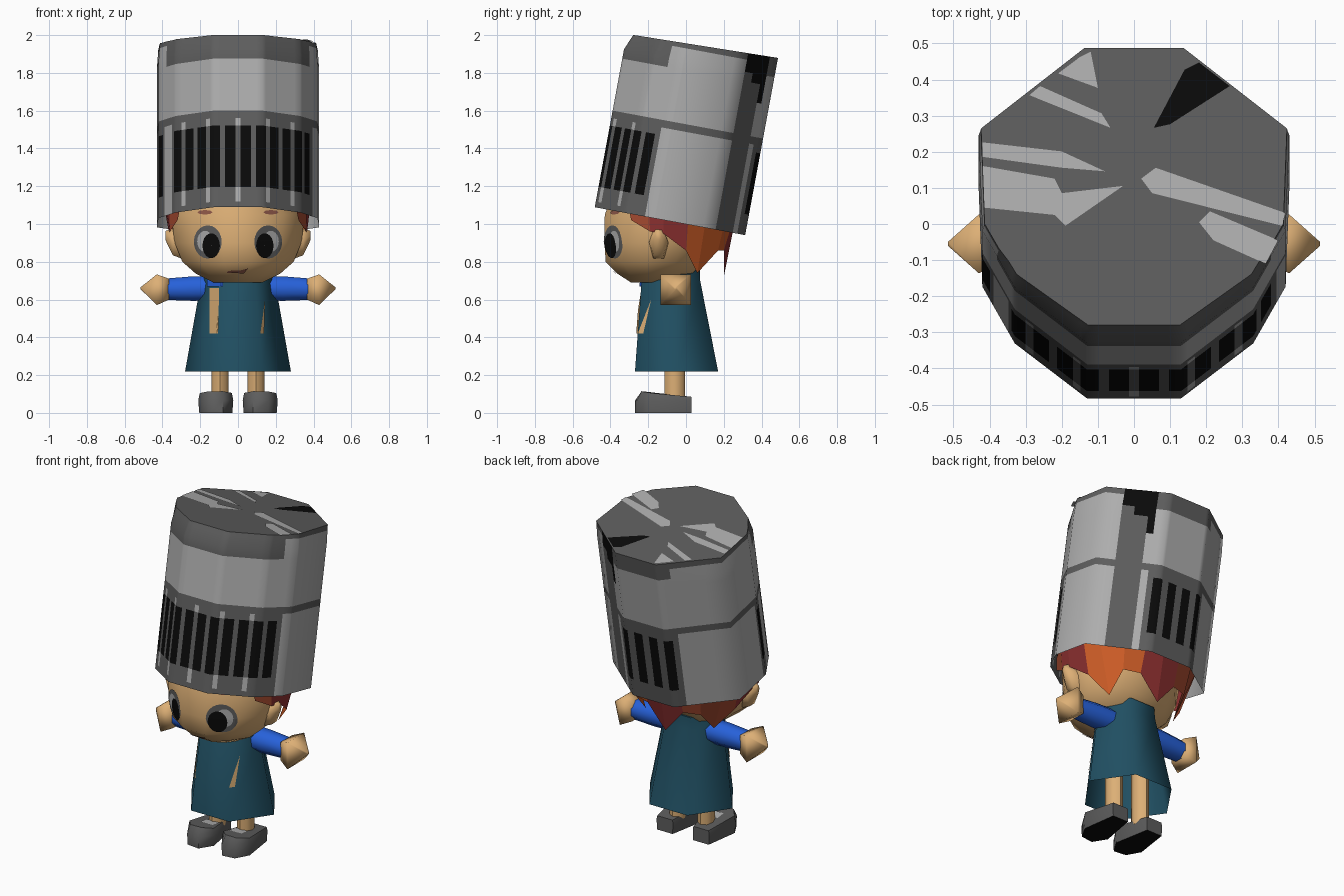
import bpy, math
from mathutils import Vector, Matrix
from mathutils.bvhtree import BVHTree

if "Cube" in bpy.data.objects:
    bpy.data.objects.remove(bpy.data.objects["Cube"])


def material(name, rgb):
    m = bpy.data.materials.new(name)
    m.diffuse_color = (*rgb, 1)
    m.use_nodes = True
    m.node_tree.nodes["Principled BSDF"].inputs["Base Color"].default_value = m.diffuse_color
    return m


LIGHT = material("light steel", (0.42, 0.42, 0.42))
DARK = material("dark steel", (0.11, 0.11, 0.11))
BLACK = material("black", (0.003, 0.003, 0.003))
SKIN = material("skin", (0.72, 0.43, 0.18))
ORANGE = material("orange hair", (0.62, 0.11, 0.02))
RED = material("dark red hair", (0.27, 0.03, 0.03))
AUBURN = material("auburn hair", (0.38, 0.07, 0.03))
TEAL = material("teal cloth", (0.015, 0.08, 0.125))
BLUE = material("blue cloth", (0.02, 0.12, 0.70))
LIP = material("lip brown", (0.25, 0.09, 0.06))


def make(name, verts, faces, mats, index=None, smooth=None):
    me = bpy.data.meshes.new(name)
    me.from_pydata([tuple(v) for v in verts], [], faces)
    for m in mats:
        me.materials.append(m)
    if index:
        me.polygons.foreach_set("material_index", index)
    ob = bpy.data.objects.new(name, me)
    bpy.context.collection.objects.link(ob)
    if smooth:
        bpy.ops.object.select_all(action="DESELECT")
        ob.select_set(True)
        bpy.context.view_layer.objects.active = ob
        bpy.ops.object.shade_smooth_by_angle(angle=math.radians(smooth))
    return ob


def loft(name, rings, mats, smooth=None, index=None, bottom=True):
    """Skin a list of equal rings, counter-clockwise seen from the end."""
    n = len(rings[0])
    verts = [v for r in rings for v in r]
    faces = [(k * n + i, k * n + (i + 1) % n, (k + 1) * n + (i + 1) % n, (k + 1) * n + i)
             for k in range(len(rings) - 1) for i in range(n)]
    if bottom:
        faces.append(tuple(reversed(range(n))))
    faces.append(tuple(range(len(verts) - n, len(verts))))
    return make(name, verts, faces, mats, index, smooth)


def mirrored(half):
    """Front-to-back right half outline -> full closed outline."""
    return half + [(-x, y) for x, y in reversed(half) if abs(x) > 1e-6]


def decal(name, outline, target, mat, off=0.005, steps=8, split=1):
    """Thin patch of an x-z outline laid onto the front of a target."""
    me = target.data
    tree = BVHTree.FromPolygons([v.co for v in me.vertices], [tuple(p.vertices) for p in me.polygons])
    outline = [tuple(a[k] + (b[k] - a[k]) * j / split for k in (0, 1))
               for a, b in zip(outline, outline[1:] + outline[:1]) for j in range(split)]
    cx = sum(p[0] for p in outline) / len(outline)
    cz = sum(p[1] for p in outline) / len(outline)
    n, verts = len(outline), []
    for k in range(steps + 1):
        t = max(k / steps, 0.01)
        for x, z in outline:
            px, pz = cx + (x - cx) * t, cz + (z - cz) * t
            hit = tree.ray_cast(Vector((px, -2, pz)), Vector((0, 1, 0)))[0]
            verts.append((px, (hit.y if hit else -0.25) - off, pz))
    faces = [(k * n + i, k * n + (i + 1) % n, (k + 1) * n + (i + 1) % n, (k + 1) * n + i)
             for k in range(steps) for i in range(n)]
    return make(name, verts, faces, [mat])


def oval(cx, cz, rx, rz, n=20):
    return [(cx + rx * math.cos(2 * math.pi * i / n), cz + rz * math.sin(2 * math.pi * i / n))
            for i in range(n)]


# Helmet: tilted ten-sided tube, columns cut at the slot edges
TILT = Matrix.Translation((0, -0.085, 1.015)) @ Matrix.Rotation(math.radians(-10.5), 4, "X")
TOP = 0.934
half = [(0, -0.405), (0.13, -0.405), (0.33, -0.25), (0.42, -0.09), (0.43, 0.18), (0.14, 0.405), (0, 0.405)]
arc = [0]
for a, b in zip(half, half[1:]):
    arc.append(arc[-1] + math.dist(a, b))
END = arc[-1]


def top_height(y):
    return TOP + 0.02 * (y + 0.37) / 0.775


def at_arc(s):
    for i in range(len(half) - 1):
        if s <= arc[i + 1] + 1e-6:
            t = (s - arc[i]) / (arc[i + 1] - arc[i])
            return tuple(half[i][k] + (half[i + 1][k] - half[i][k]) * t for k in (0, 1))
    return half[-1]


PITCH, SLOT = 0.083, 0.028
front_slots = [PITCH * (i + 0.5) for i in range(6)]
back_slots = [END - 0.05, END - 0.15]
LEFT_SLOT = 0.55
marks = arc + [0.014, 0.42, 0.505, 0.515, 0.59, END - 0.21, END - 0.25, END - 0.33, END - 0.40]
for c in front_slots + back_slots + [LEFT_SLOT]:
    marks += [c - SLOT, c + SLOT]
cuts = sorted({round(s, 4) for s in marks if s < END - 0.001}) + [END]
cols = cuts + [-s for s in reversed(cuts[1:-1])]
rows = [0, 0.03, 0.11, 0.44, 0.48, 0.52, 0.70, 0.80, 0.85, 0.915, TOP]


def steel(s, h):
    """0 light, 1 dark, 2 black, from signed distance round the tube and height."""
    a, b = abs(s), END - abs(s)
    slots = back_slots + (front_slots if s > 0 else front_slots[:5] + [LEFT_SLOT])
    if 0.11 < h < 0.44 and any(abs(a - c) < SLOT for c in slots):
        return 2
    if s > 0 and h > 0.70 and 0.21 < b < (0.33 if h < 0.85 else 0.40):
        return 2 if h > 0.80 or b < 0.25 else 1
    if s > 0 and 0.25 < b < 0.40:
        return 1
    if h > 0.80:
        return 1 if a < 0.484 or h > 0.915 or (b < 0.21 and h > 0.85) else 0
    panel = a < 0.515 if s > 0 else (a < 0.42 or 0.505 < a < 0.59)
    if h < 0.48 and (panel or b < 0.21):
        streak = any(abs(a - PITCH * k) < 0.0145 for k in (0, 2, 4))
        return 0 if streak and (0.03 < h < 0.11 or h > 0.44) else 1
    return 1 if 0.48 < h < 0.52 else 0


n, verts, index = len(cols), [], []
for h in rows:
    bevel = max(0, (h - 0.85) / (TOP - 0.85))
    for s in cols:
        x, y = at_arc(abs(s))
        inset = 1 - bevel * (0.085 if y < -0.2 else 0.03 if y < 0 else 0)
        z = top_height(y * inset) if h == TOP else h
        verts.append(TILT @ Vector((math.copysign(x, s) * (1 - 0.015 * bevel), y * inset, z)))
for k in range(len(rows) - 1):
    for i, s in enumerate(cols):
        nxt = cols[(i + 1) % n]
        if nxt < 0 and s > 0:
            s = -END
        index.append(steel((s + nxt) / 2, (rows[k] + rows[k + 1]) / 2))
# The tube is open below and closed on top
faces = [(k * n + i, k * n + (i + 1) % n, (k + 1) * n + (i + 1) % n, (k + 1) * n + i)
         for k in range(len(rows) - 1) for i in range(n)]
faces.append(tuple(range(len(verts) - n, len(verts))))
make("helmet", verts, faces, [LIGHT, DARK, BLACK], index + [1], 55)

# Scuffs on the helmet top, as thin plates
scuffs = [
    ("scuff_right", LIGHT, [(0.02, 0.13), (0.05, 0.09), (0.41, -0.0), (0.42, 0.035), (0.06, 0.16)]),
    ("scuff_right_front", LIGHT, [(0.18, 0.01), (0.22, -0.04), (0.365, -0.105), (0.40, -0.04), (0.21, 0.04)]),
    ("scuff_left", LIGHT, [(-0.08, 0.15), (-0.2, 0.16), (-0.42, 0.19), (-0.42, 0.23), (-0.2, 0.205)]),
    ("scuff_left_front", LIGHT, [(-0.03, 0.11), (-0.19, -0.0), (-0.22, 0.03), (-0.415, 0.05), (-0.42, 0.165),
                                 (-0.22, 0.13), (-0.2, 0.09)]),
    ("scuff_back", LIGHT, [(-0.065, 0.27), (-0.09, 0.31), (-0.26, 0.385), (-0.29, 0.36)]),
    ("scuff_back_edge", LIGHT, [(-0.1, 0.38), (-0.12, 0.48), (-0.15, 0.465), (-0.21, 0.42)]),
    ("dark_gash", BLACK, [(0.055, 0.27), (0.1, 0.28), (0.265, 0.385), (0.18, 0.45), (0.14, 0.43)]),
]
for name, mat, pts in scuffs:
    pts = [(x, (y - 0.092) / 0.983) for x, y in pts]
    pts = [TILT @ Vector((x, y, top_height(y) + 0.003)) for x, y in pts]
    if sum(a.x * b.y - b.x * a.y for a, b in zip(pts, pts[1:] + pts[:1])) < 0:
        pts.reverse()
    make(name, pts, [tuple(range(len(pts)))], [mat])

# Head
plan = mirrored([(0.25, -1.0), (0.69, -0.69), (1.0, -0.22), (0.95, 0.35), (0.5, 0.9)])
levels = [(0.69, 0.13, -0.29, -0.08), (0.735, 0.22, -0.36, 0.05), (0.80, 0.295, -0.425, 0.12),
          (0.90, 0.335, -0.432, 0.18), (1.05, 0.355, -0.43, 0.2), (1.25, 0.3, -0.35, 0.2)]
head = loft("head", [[(x * w, (f + b) / 2 + y * (b - f) / 2, z) for x, y in plan]
                     for z, w, f, b in levels], [SKIN], 60)

# Eyes, brows, mouth
for side, tag in ((1, "right"), (-1, "left")):
    decal("eye_rim_" + tag, oval(side * 0.16, 0.905, 0.074, 0.088), head, DARK)
    decal("eye_white_" + tag, oval(side * 0.174, 0.908, 0.042, 0.056), head, LIGHT, 0.007)
    decal("pupil_" + tag, oval(side * 0.142, 0.885, 0.046, 0.066), head, BLACK, 0.009)
    decal("brow_" + tag, oval(side * 0.175, 1.062, 0.04, 0.012, 8), head, LIP)
decal("mouth", [(-0.06, 0.742), (0.03, 0.738), (0.055, 0.765), (0.03, 0.755), (-0.05, 0.752)], head, LIP, 0.008)

# Hair: pointed flaps hanging below the helmet
hair_top = [(0.30, -0.31), (0.365, -0.20), (0.385, -0.12), (0.395, 0.02), (0.37, 0.12), (0.25, 0.23), (0.12, 0.28), (0, 0.28)]
hair_low = [(0.32, -0.29, 1.02), (0.36, -0.19, 0.96), (0.365, -0.12, 0.95), (0.33, 0.0, 0.86),
            (0.23, 0.06, 0.74), (0.22, 0.17, 0.86), (0.12, 0.2, 0.86), (0, 0.2, 0.72)]
for side, tag, tones in ((1, "right", [2, 1, 1, 0, 0, 0, 1]), (-1, "left", [2, 1, 1, 2, 2, 2, 1])):
    m = len(hair_top)
    verts = [(side * x, y, 1.12) for x, y in hair_top] + [(side * x, y, z) for x, y, z in hair_low]
    faces = [(i, m + i, m + i + 1, i + 1)[::side] for i in range(m - 1)]
    make("hair_" + tag, verts, faces, [ORANGE, RED, AUBURN], tones)

# Dress: six-sided flared skirt, open below
skirt = mirrored([(0.46, -1), (1.0, 0.0), (0.46, 1)])
dress = loft("dress", [[(x * w, c + y * d, z) for x, y in skirt] for z, w, c, d in
                       ((0.22, 0.28, -0.05, 0.22), (0.70, 0.195, -0.08, 0.155), (0.77, 0.18, -0.06, 0.135))],
             [TEAL], 70, None, False)
decal("dress_slit_left", [(-0.15, 0.42), (-0.105, 0.42), (-0.1, 0.66), (-0.15, 0.66)], dress, SKIN, 0.008, 8, 8)
decal("dress_slit_right", [(0.118, 0.42), (0.138, 0.42), (0.143, 0.6)], dress, SKIN, 0.008, 8, 8)
decal("collar_patch", [(-0.165, 0.67), (-0.08, 0.67), (-0.08, 0.735), (-0.165, 0.73)], dress, BLUE, 0.009, 8, 8)


def tube_x(name, side, stations, sides, mat, smooth):
    """Limb along x from stations (x, z, radius)."""
    ang = [2 * math.pi * (i + 0.5) / sides for i in range(sides)]
    rings = [[(side * x, -0.055 + side * r * math.cos(a), z + r * math.sin(a)) for a in ang]
             for x, z, r in stations]
    return loft(name, rings, [mat], smooth)


# Arms, hands, legs and boots
boot = [(0.03, -0.19), (0.08, -0.27), (0.16, -0.26), (0.205, -0.18), (0.175, 0.03), (0.07, 0.03)]
for side, tag in ((1, "right"), (-1, "left")):
    tube_x("sleeve_" + tag, side, [(0.12, 0.66, 0.07), (0.24, 0.658, 0.07), (0.37, 0.655, 0.062)], 8, BLUE, 50)
    tube_x("hand_" + tag, side, [(0.365, 0.655, 0.078), (0.43, 0.652, 0.115), (0.515, 0.66, 0.008)], 4, SKIN, 75)
    leg = [[(side * 0.095 + 0.046 * math.cos(a), -0.06 + 0.055 * math.sin(a), z)
            for a in [math.pi * i / 4 for i in range(8)]] for z in (0.07, 0.6)]
    loft("leg_" + tag, leg, [SKIN], 50)
    outline = boot[::side]
    low = [(side * x, y, 0) for x, y in outline]
    mid = [(side * (0.115 + (x - 0.115) * 1.06), y, 0.065) for x, y in outline]
    top = [(side * (0.115 + (x - 0.115) * 0.97), max(y, -0.235), 0.085 - 0.11 * min(y, 0)) for x, y in outline]
    loft("boot_" + tag, [low, mid, top], [DARK, BLACK], 60, [0] * 12 + [1, 0])
    # Pale tongue on the boot, in front of the ankle
    tongue = [(0.055, -0.165), (0.14, -0.165), (0.14, -0.105), (0.055, -0.105)][::side]
    make("boot_tongue_" + tag, [(side * x, y, 0.091 - 0.11 * y) for x, y in tongue], [(0, 1, 2, 3)], [LIGHT])
    # Ear
    ear = [[(side * x, -0.145 + side * 0.055 * k * math.cos(a), 0.895 + up + 0.09 * k * math.sin(a))
            for a in [math.pi * i / 3 for i in range(6)]]
           for x, up, k in ((0.30, 0, 1), (0.345, 0.01, 0.9), (0.385, 0.045, 0.3))]
    loft("ear_" + tag, ear, [SKIN], 80)
